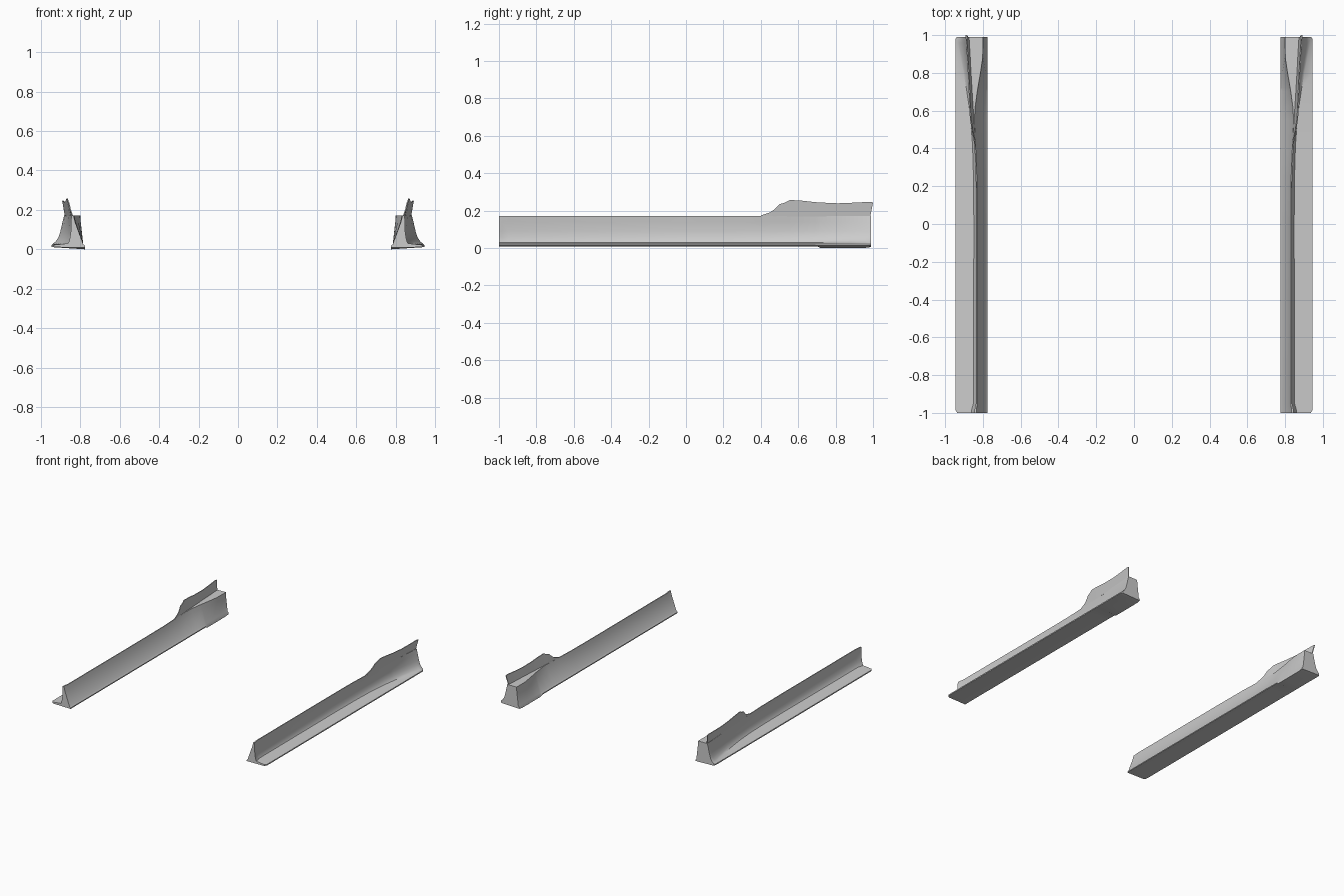
import bpy, bmesh


def loft(name, sections):
    """Skin closed rings of equal length, cap both ends, mirror across x."""
    bm = bmesh.new()
    rings = [[bm.verts.new(p) for p in s] for s in sections]
    n = len(rings[0])
    for a, b in zip(rings, rings[1:]):
        for i in range(n):
            j = (i + 1) % n
            bm.faces.new((a[i], a[j], b[j], b[i]))
    bm.faces.new(rings[0])
    bm.faces.new(rings[-1])
    bmesh.ops.recalc_face_normals(bm, faces=bm.faces)
    mesh = bpy.data.meshes.new(name)
    bm.to_mesh(mesh)
    bm.free()
    obj = bpy.data.objects.new(name, mesh)
    bpy.context.collection.objects.link(obj)
    bpy.ops.object.select_all(action='DESELECT')
    obj.select_set(True)
    bpy.context.view_layer.objects.active = obj
    bpy.ops.object.shade_smooth_by_angle(angle=0.6)
    obj.modifiers.new("Mirror", 'MIRROR').use_mirror_merge = False
    return obj


def sill_section(y, inner, outer, waist, foot, edge, low):
    """Wall with a concave outer face running into a thin floor blade."""
    f = foot - waist
    pts = [(0.775, low), (0.775, low + 0.008), (0.785, 0.026),
           (inner - (inner - 0.785) * 0.15, 0.14), (inner, 0.172),
           (outer, 0.172), (outer * 0.6 + waist * 0.4, 0.14),
           (waist, 0.09), (waist + f * 0.3, 0.06), (waist + f * 0.65, 0.04),
           (foot, 0.03), (edge, 0.022), (edge, 0.013), (edge - 0.008, 0.011)]
    return [(x, y, z) for x, z in pts]


# Side sill: y, inner top, outer top, waist, foot, blade edge, inner bottom
stations = [
    (-1.00, 0.834, 0.845, 0.848, 0.862, 0.936, 0.009),
    (-0.985, 0.834, 0.844, 0.844, 0.860, 0.945, 0.009),
    (-0.95, 0.830, 0.837, 0.832, 0.850, 0.946, 0.009),
    (0.00, 0.830, 0.836, 0.830, 0.848, 0.946, 0.009),
    (0.25, 0.832, 0.838, 0.832, 0.850, 0.946, 0.009),
    (0.42, 0.839, 0.845, 0.836, 0.855, 0.946, 0.009),
    (0.55, 0.845, 0.853, 0.844, 0.865, 0.946, 0.009),
    (0.62, 0.841, 0.857, 0.850, 0.873, 0.946, 0.009),
    (0.70, 0.830, 0.862, 0.859, 0.885, 0.946, 0.009),
    (0.72, 0.827, 0.863, 0.861, 0.888, 0.946, 0.000),
    (0.80, 0.813, 0.869, 0.872, 0.902, 0.946, 0.000),
    (0.88, 0.801, 0.875, 0.884, 0.918, 0.946, 0.000),
    (0.96, 0.800, 0.880, 0.897, 0.933, 0.946, 0.001),
    (0.98, 0.800, 0.882, 0.900, 0.937, 0.945, 0.004),
    (0.99, 0.801, 0.882, 0.901, 0.934, 0.938, 0.006),
]
loft("side_sill", [sill_section(*s) for s in stations])

# Rear fin: base y, top y, base x, top z
fin = [(0.40, 0.40, 0.840, 0.174), (0.45, 0.45, 0.843, 0.191),
       (0.475, 0.475, 0.845, 0.208), (0.50, 0.50, 0.846, 0.234),
       (0.53, 0.53, 0.848, 0.243), (0.555, 0.555, 0.850, 0.257),
       (0.62, 0.62, 0.854, 0.253), (0.70, 0.705, 0.859, 0.244),
       (0.80, 0.81, 0.865, 0.239), (0.90, 0.91, 0.870, 0.243),
       (0.96, 0.98, 0.874, 0.247), (0.985, 1.00, 0.875, 0.244)]


def fin_section(yb, yt, x, top):
    lean = (top - 0.17) * 0.18
    t = 0.003
    return [(x - t, yb, 0.168), (x - t + lean, yt, top),
            (x + t + lean, yt, top), (x + t, yb, 0.168)]


loft("rear_fin", [fin_section(*f) for f in fin])
